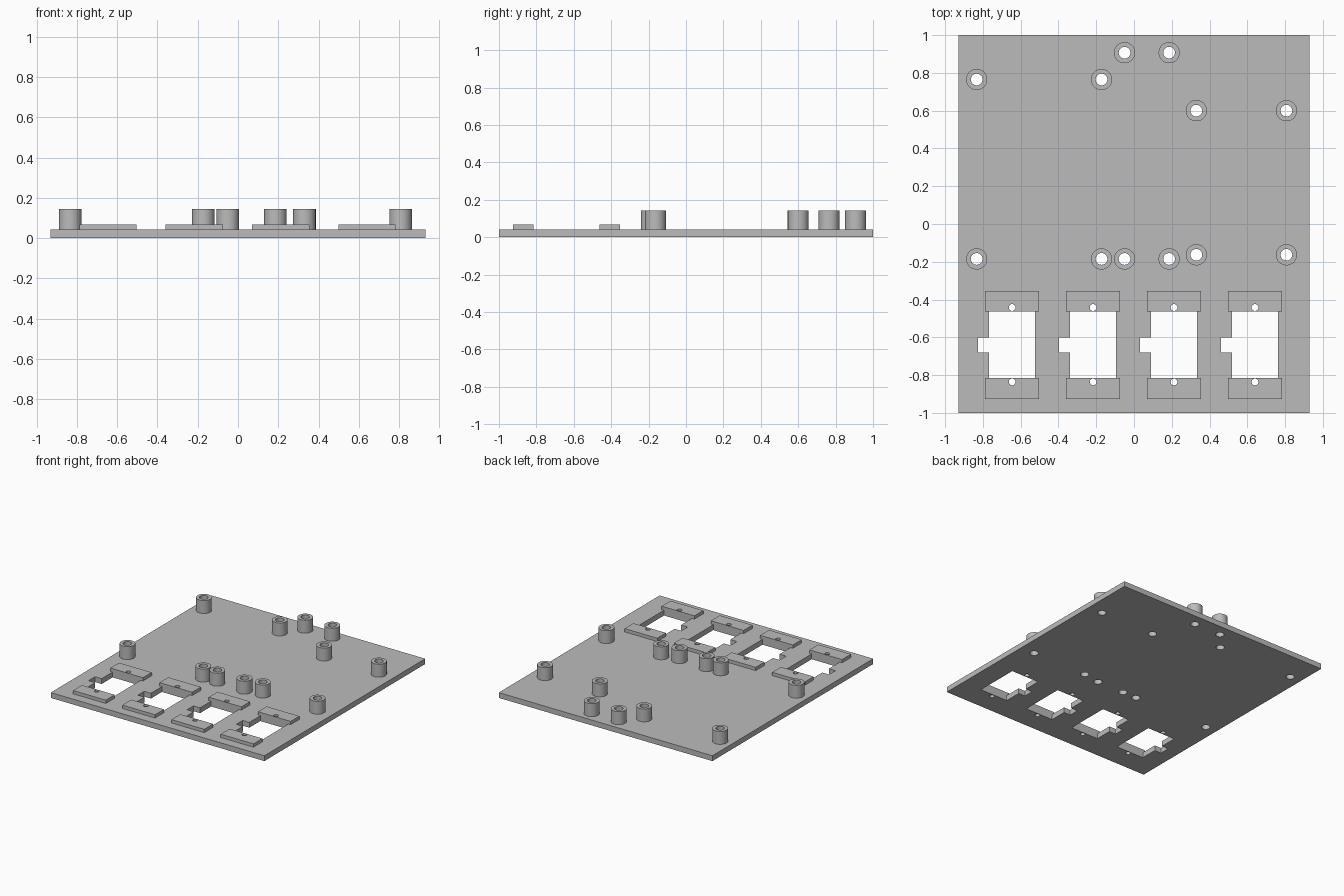
import bpy, bmesh, math

if "Cube" in bpy.data.objects:
    bpy.data.objects.remove(bpy.data.objects["Cube"])

BASE, PAD_TOP, POST_TOP = 0.042, 0.068, 0.144
POST_R, BORE_R, PIN_R = 0.056, 0.031, 0.018
PITCH = 0.4286

grey = bpy.data.materials.new("light grey")
grey.diffuse_color = (0.5, 0.5, 0.5, 1)
grey.use_nodes = True
grey.node_tree.nodes["Principled BSDF"].inputs["Base Color"].default_value = grey.diffuse_color


def circle(cx, cy, r, n):
    return [(cx + r * math.cos(2 * math.pi * i / n),
             cy + r * math.sin(2 * math.pi * i / n)) for i in range(n)]


def rect(x0, y0, x1, y1):
    return [(x0, y0), (x1, y0), (x1, y1), (x0, y1)]


def prisms(name, outlines, z0, z1):
    """One object made of counter-clockwise outlines extruded from z0 to z1."""
    bm = bmesh.new()
    for pts in outlines:
        low = [bm.verts.new((x, y, z0)) for x, y in pts]
        high = [bm.verts.new((x, y, z1)) for x, y in pts]
        bm.faces.new(low[::-1])
        bm.faces.new(high)
        for i in range(len(pts)):
            j = (i + 1) % len(pts)
            bm.faces.new((low[i], low[j], high[j], high[i]))
    mesh = bpy.data.meshes.new(name)
    bm.to_mesh(mesh)
    bm.free()
    mesh.materials.append(grey)
    obj = bpy.data.objects.new(name, mesh)
    bpy.context.collection.objects.link(obj)
    return obj


def cut(obj, cutter):
    """Subtract the cutter, then smooth the round walls."""
    cutter.hide_render = True
    mod = obj.modifiers.new("cut", 'BOOLEAN')
    mod.operation, mod.solver, mod.object = 'DIFFERENCE', 'EXACT', cutter
    graph = bpy.context.evaluated_depsgraph_get()
    mesh = bpy.data.meshes.new_from_object(obj.evaluated_get(graph))
    obj.modifiers.clear()
    obj.data = mesh
    mesh.shade_smooth()
    mesh.set_sharp_from_angle(angle=math.radians(30))


# Standoff positions: three board footprints of four corners each
boards = [((-0.833, -0.172), (-0.185, 0.765)),
          ((-0.05, 0.186), (-0.185, 0.907)),
          ((0.33, 0.807), (-0.163, 0.60))]
posts = [(x, y) for xs, ys in boards for x in xs for y in ys]

# Four notched openings, each with a pad and a pin hole front and back
openings, pads, pins = [], [], []
for i in range(4):
    d = i * PITCH
    openings.append([(x + d, y) for x, y in (
        (-0.767, -0.815), (-0.524, -0.815), (-0.524, -0.463), (-0.767, -0.463),
        (-0.767, -0.60), (-0.825, -0.60), (-0.825, -0.68), (-0.767, -0.68))])
    pads += [rect(-0.788 + d, -0.463, -0.503 + d, -0.354),
             rect(-0.788 + d, -0.926, -0.503 + d, -0.815)]
    pins += [circle(-0.645 + d, y, PIN_R, 24) for y in (-0.442, -0.836)]

bores = [circle(x, y, BORE_R, 32) for x, y in posts]

# Cutters
plate_cutter = prisms("plate_cutter", openings + pins + bores, -0.1, 0.3)
pin_cutter = prisms("pin_cutter", pins, -0.1, 0.3)
bore_cutter = prisms("bore_cutter", bores, -0.1, 0.3)

# Base plate
cut(prisms("base_plate", [rect(-0.93, -1, 0.93, 1)], 0, BASE), plate_cutter)
# Raised mounting pads
cut(prisms("mounting_pads", pads, BASE, PAD_TOP), pin_cutter)
# Hollow standoffs
cut(prisms("standoffs", [circle(x, y, POST_R, 48) for x, y in posts],
           BASE, POST_TOP), bore_cutter)

for helper in (plate_cutter, pin_cutter, bore_cutter):
    bpy.data.objects.remove(helper)
